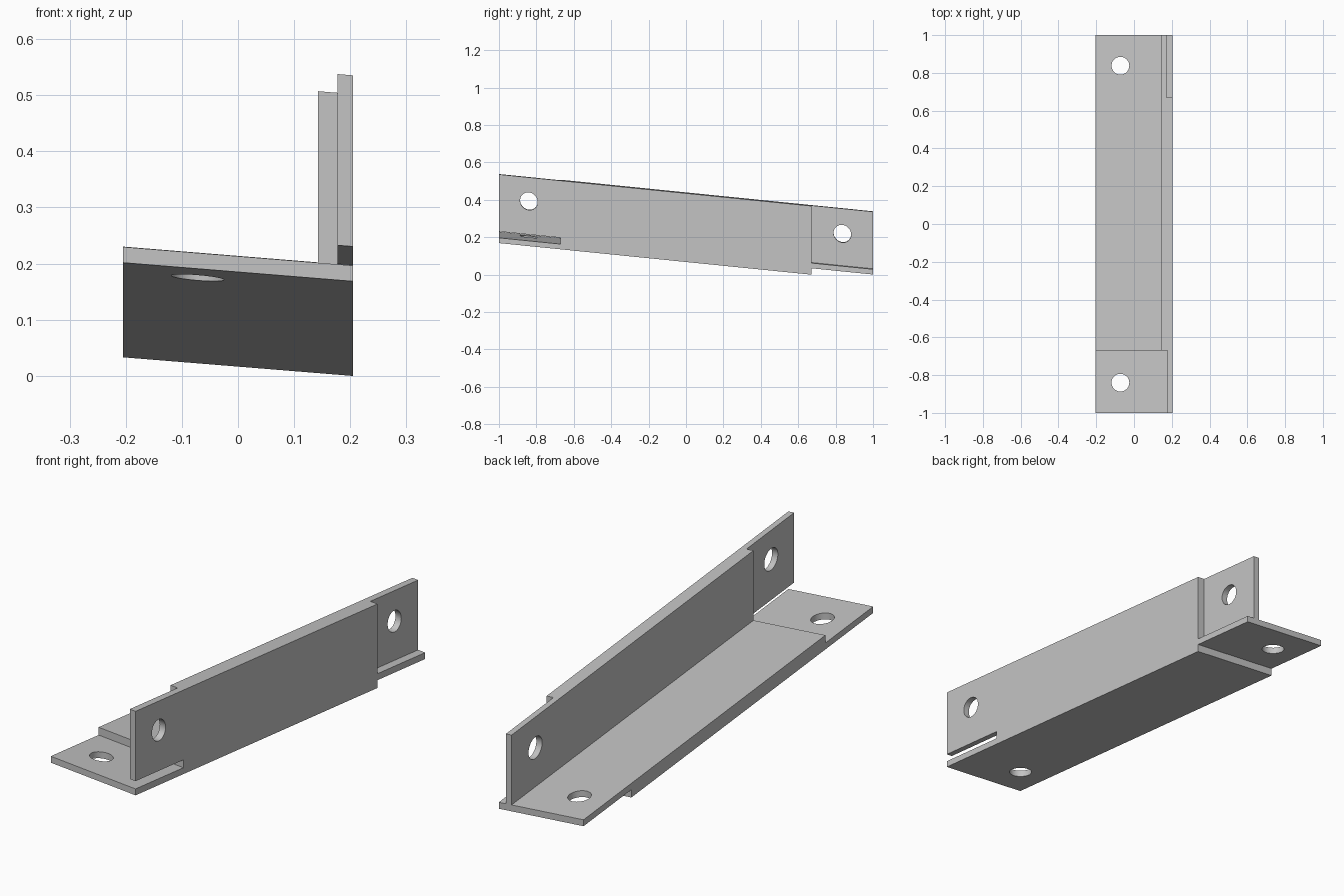
import bpy, bmesh
from mathutils import Matrix

cube = bpy.data.objects.get("Cube")
if cube:
    bpy.data.objects.remove(cube, do_unlink=True)

# Main dimensions
HALF_X, HALF_Y, HEIGHT = 0.205, 1.0, 0.367
THICK, TAB, LAP = 0.062, 0.028, 0.67
INNER = HALF_X - THICK

# The beam falls towards the back and the left while its ends stay upright
SKEW = Matrix(((1, 0, 0, 0), (0, 1, 0, 0), (-0.081, -0.101, 1, 0.084), (0, 0, 0, 1)))

steel = bpy.data.materials.new("steel_grey")
steel.use_nodes = True
steel.diffuse_color = (0.55, 0.55, 0.55, 1)
steel.node_tree.nodes["Principled BSDF"].inputs["Base Color"].default_value = steel.diffuse_color


def make(name, bm):
    """Skew a mesh and link it as an object."""
    bm.transform(SKEW)
    bmesh.ops.recalc_face_normals(bm, faces=bm.faces)
    mesh = bpy.data.meshes.new(name)
    bm.to_mesh(mesh)
    bm.free()
    mesh.materials.append(steel)
    obj = bpy.data.objects.new(name, mesh)
    bpy.context.collection.objects.link(obj)
    return obj


def box(name, xs, ys, zs):
    bm = bmesh.new()
    bmesh.ops.create_cube(bm, size=1)
    for v in bm.verts:
        v.co = [span[c > 0] for span, c in zip((xs, ys, zs), v.co)]
    return make(name, bm)


def drill(name, centre, axis):
    bm = bmesh.new()
    bmesh.ops.create_cone(bm, cap_ends=True, segments=48, radius1=0.047,
                          radius2=0.047, depth=0.2)
    if axis == "X":
        bm.transform(Matrix.Rotation(1.570796, 4, "Y"))
    bm.transform(Matrix.Translation(centre))
    return make(name, bm)


# Angle-section beam, extruded along its length
bm = bmesh.new()
section = [(-HALF_X, 0), (HALF_X, 0), (HALF_X, HEIGHT), (INNER, HEIGHT),
           (INNER, THICK), (-HALF_X, THICK)]
face = bm.faces.new([bm.verts.new((x, -HALF_Y, z)) for x, z in section])
ext = bmesh.ops.extrude_face_region(bm, geom=[face])
bmesh.ops.translate(bm, vec=(0, 2 * HALF_Y, 0),
                    verts=[e for e in ext["geom"] if isinstance(e, bmesh.types.BMVert)])
beam = make("angle_beam", bm)

# Half-lap reliefs, front slot and bolt holes
front, back = (-1.2, -LAP), (LAP, 1.2)
cutters = [
    box("front_relief", (-0.5, HALF_X - TAB), front, (TAB, 0.6)),
    box("front_slot", (0.1, 0.5), front, (TAB, THICK)),
    box("back_lower_relief", (-0.5, 0.5), back, (-0.3, THICK - TAB)),
    box("back_outer_relief", (INNER + TAB, 0.5), back, (THICK, 0.6)),
    drill("front_flange_hole", (-0.072, -0.84, 0.03), "Z"),
    drill("back_flange_hole", (-0.072, 0.838, 0.03), "Z"),
    drill("front_web_hole", (0.17, -0.84, 0.24), "X"),
    drill("back_web_hole", (0.17, 0.836, 0.233), "X"),
]
for cutter in cutters:
    cutter.hide_render = True
    mod = beam.modifiers.new(cutter.name, "BOOLEAN")
    mod.operation, mod.solver, mod.object = "DIFFERENCE", "EXACT", cutter

# Bake the cuts and drop the cutters
graph = bpy.context.evaluated_depsgraph_get()
beam_mesh = bpy.data.meshes.new_from_object(beam.evaluated_get(graph))
beam.modifiers.clear()
beam.data = beam_mesh
for cutter in cutters:
    bpy.data.objects.remove(cutter, do_unlink=True)

# Smooth hole walls, crisp edges
for obj in bpy.context.selected_objects:
    obj.select_set(False)
bpy.context.view_layer.objects.active = beam
beam.select_set(True)
bpy.ops.object.shade_smooth_by_angle()
